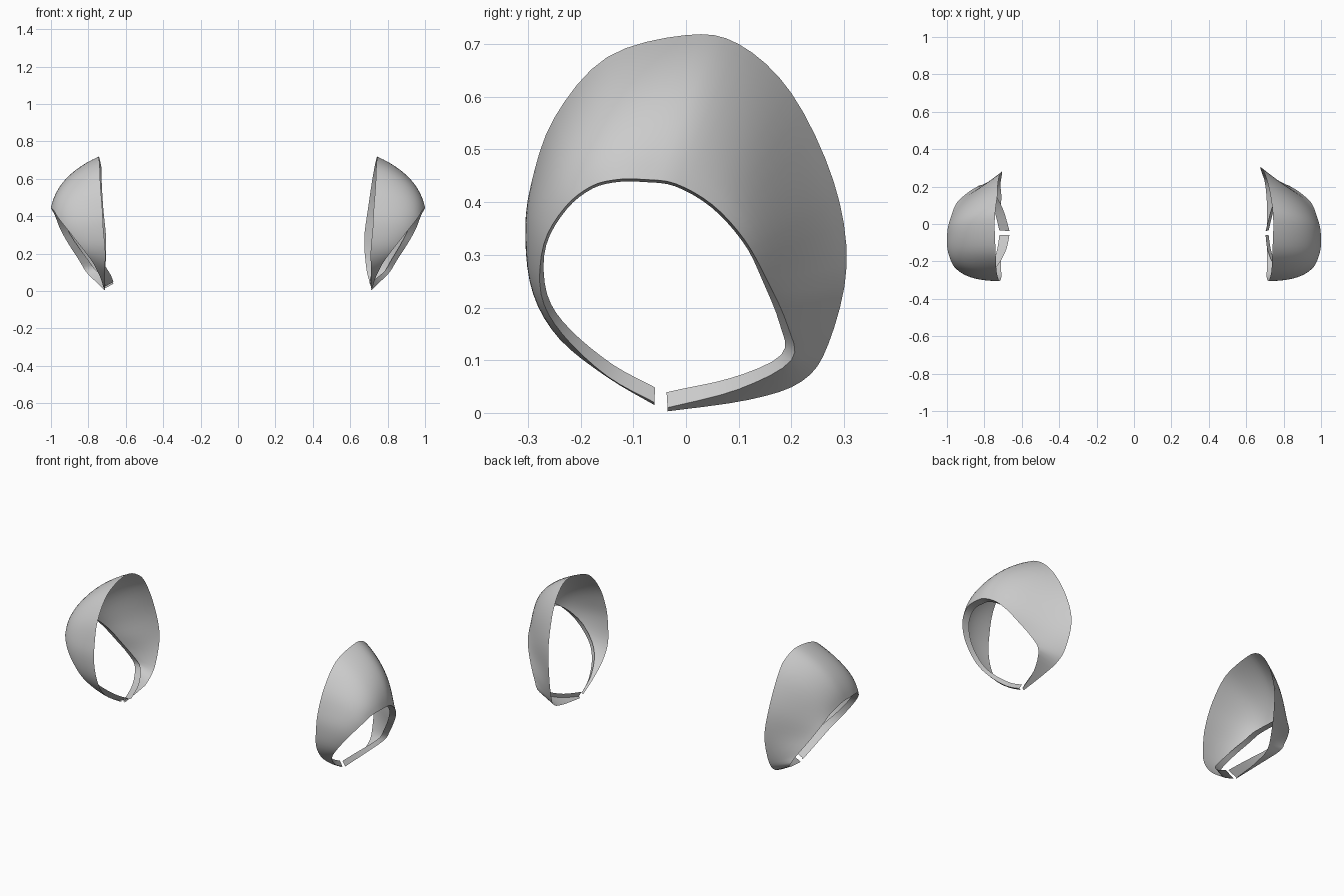
import bpy, bmesh, math
from mathutils import Vector

cube = bpy.data.objects.get("Cube")
if cube:
    bpy.data.objects.remove(cube)

grey = bpy.data.materials.new("light_grey")
grey.use_nodes = True
colour = (0.6, 0.6, 0.6, 1)
grey.diffuse_color = colour
grey.node_tree.nodes["Principled BSDF"].inputs["Base Color"].default_value = colour

# Stations round the shell, from the front of the lower gap, over the top, to its back:
# rim point, opening point, bulge outward, bulge toward the opening
STATIONS = [
    (.71, -.06, .015, .72, -.06, .02, .5, .5),
    (.71, -.15, .068, .735, -.15, .07, .5, .5),
    (.71, -.24, .14, .775, -.235, .15, .5, .2),
    (.71, -.29, .225, .83, -.275, .225, .6, 0),
    (.72, -.305, .33, .905, -.27, .32, .65, 0),
    (.725, -.295, .43, .96, -.23, .39, .75, .1),
    (.735, -.25, .56, .985, -.18, .43, .85, .25),
    (.74, -.15, .675, .998, -.13, .443, .87, .35),
    (.745, 0, .717, 1, -.08, .443, .87, .35),
    (.738, .1, .7, .995, -.02, .435, .85, .38),
    (.72, .2, .607, .975, .05, .395, .75, .45),
    (.695, .28, .44, .95, .11, .33, .6, .6),
    (.675, .305, .28, .905, .155, .25, .5, .65),
    (.685, .27, .13, .85, .193, .165, .5, .5),
    (.7, .22, .06, .81, .2, .1, .5, .5),
    (.71, .12, .025, .755, .1, .045, .5, .5),
    (.71, -.035, .003, .72, -.035, .01, .5, .5),
]
STEPS = 4      # subdivisions between stations
ACROSS = 12    # subdivisions from rim to opening
CENTRE = Vector((0, -.05, .24))


def smooth_stations():
    """Interpolate the stations with a Catmull-Rom spline."""
    last = len(STATIONS) - 1
    for i in range(last):
        p = [STATIONS[min(max(i + k, 0), last)] for k in (-1, 0, 1, 2)]
        for s in range(STEPS):
            t = s / STEPS
            yield [b + t / 2 * (c - a + t * (2 * a - 5 * b + 4 * c - d + t * (3 * (b - c) + d - a)))
                   for a, b, c, d in zip(*p)]
    yield STATIONS[last]


def section(station, side):
    """Points of one cross-section: curved wall, then the turned-in lip."""
    rim, opening = Vector(station[:3]), Vector(station[3:6])
    out, inward = station[6:]
    if side < 0 and rim.y > .15:
        # the back flare is shorter on this side
        flare = min((rim.y - .15) / .155, 1)
        rim.y -= .025 * flare
        rim.x += .03 * flare
    control = rim.lerp(opening, inward)
    control.x = rim.x + (opening.x - rim.x) * out
    points = []
    for k in range(ACROSS + 1):
        t = k / ACROSS
        points.append(rim.lerp(control, t).lerp(control.lerp(opening, t), t))
    low = min(max(1 - opening.z / .3, 0), 1)
    toward = CENTRE - opening
    toward.x = 0
    lip = opening + toward.normalized() * (.005 + .025 * low)
    lip.x -= .04 - (.025 * low if side > 0 else -.015 * low)
    return points + [lip]


def build_shell(name, side):
    bm = bmesh.new()
    rows = []
    for station in smooth_stations():
        rows.append([bm.verts.new((p.x * side, p.y, p.z)) for p in section(station, side)])
    for a, b in zip(rows, rows[1:]):
        for k in range(len(a) - 1):
            quad = (a[k], a[k + 1], b[k + 1], b[k])
            bm.faces.new(quad if side < 0 else quad[::-1])
    # Point the normals outward, judged by the wall near the top
    bm.normal_update()
    if sum(f.normal.x * side * f.calc_area() for f in bm.faces) < 0:
        bmesh.ops.reverse_faces(bm, faces=bm.faces[:])
    mesh = bpy.data.meshes.new(name)
    bm.to_mesh(mesh)
    bm.free()
    mesh.materials.append(grey)
    shell = bpy.data.objects.new(name, mesh)
    bpy.context.collection.objects.link(shell)
    bpy.ops.object.select_all(action="DESELECT")
    shell.select_set(True)
    bpy.context.view_layer.objects.active = shell
    bpy.ops.object.shade_smooth_by_angle(angle=math.radians(40))


build_shell("left_shell", 1)
build_shell("right_shell", -1)
